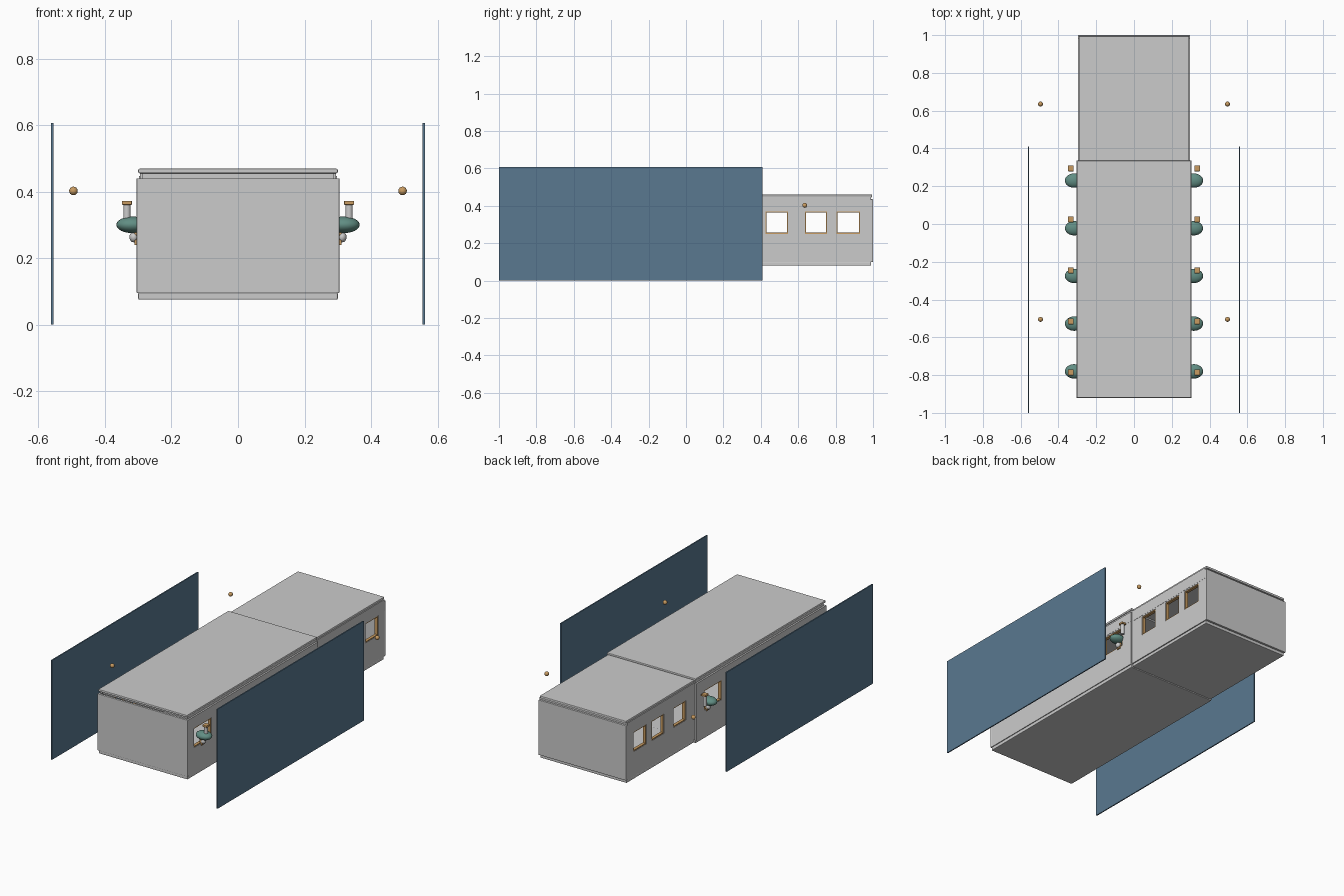
import bpy, math

if "Cube" in bpy.data.objects:
    bpy.data.objects.remove(bpy.data.objects["Cube"])

def material(name, rgb):
    m = bpy.data.materials.new(name)
    m.diffuse_color = (*rgb, 1)
    m.use_nodes = True
    m.node_tree.nodes["Principled BSDF"].inputs["Base Color"].default_value = m.diffuse_color
    return m

BLUE = material("blue", (0.10, 0.19, 0.28))
TEAL = material("teal", (0.12, 0.27, 0.23))
WOOD = material("wood", (0.58, 0.33, 0.12))

def finish(name, mat):
    o = bpy.context.object
    o.name = name
    if mat:
        o.data.materials.append(mat)
    return o

def box(name, x, y, z, mat=None, bevel=0):
    """Box from (min, max) pairs."""
    bpy.ops.mesh.primitive_cube_add(size=1, location=[sum(p) / 2 for p in (x, y, z)])
    o = finish(name, mat)
    o.scale = [abs(p[1] - p[0]) for p in (x, y, z)]
    bpy.ops.object.transform_apply(location=False, rotation=False, scale=True)
    if bevel:
        b = o.modifiers.new("bevel", 'BEVEL')
        b.width, b.segments = bevel, 2
    return o

def ball(name, loc, radii, mat, segs=24):
    bpy.ops.mesh.primitive_uv_sphere_add(segments=segs, ring_count=segs // 2, radius=1, location=loc)
    o = finish(name, mat)
    o.scale = radii
    bpy.ops.object.shade_smooth()

def cylinder(name, loc, r, h, mat=None):
    bpy.ops.mesh.primitive_cylinder_add(vertices=16, radius=r, depth=h, location=loc)
    finish(name, mat)
    bpy.ops.object.shade_smooth_by_angle()

def side_wall(name, s, xo, y0, y1, z0, z1, windows, sill=0.25, head=0.37):
    """Panelled wall with window openings and thin wooden linings."""
    x = (s * (xo - 0.014), s * xo)
    box(name + "_lower_panel", x, (y0, y1), (z0, sill))
    box(name + "_header", (x[0], s * (xo + 0.001)), (y0, y1), (head + 0.008, z1))
    box(name + "_rail", x, (y0, y1), (head, head + 0.008))
    edges = [y0] + [e for w in windows for e in w] + [y1]
    for a, b in zip(edges[::2], edges[1::2]):
        box(name + "_pillar", x, (a, b), (sill, head))
    t = 0.006
    xf = (s * (xo - 0.02), s * (xo - 0.002))
    for a, b in windows:
        box("window_jamb", xf, (a, a + t), (sill, head), WOOD)
        box("window_jamb", xf, (b - t, b), (sill, head), WOOD)
        box("window_sill", xf, (a + t, b - t), (sill, sill + t), WOOD)
        box("window_top", xf, (a + t, b - t), (head - t, head), WOOD)

main_windows = [(-0.86 + 0.2375 * i, -0.69 + 0.2375 * i) for i in range(5)]
rear_windows = [(0.425, 0.545), (0.635, 0.755), (0.805, 0.93)]

# Main car shell
box("main_floor", (-0.30, 0.30), (-0.915, 0.335), (0.075, 0.097), bevel=0.004)
box("main_roof", (-0.30, 0.30), (-0.92, 0.335), (0.455, 0.469), bevel=0.004)
box("main_ceiling", (-0.29, 0.29), (-0.90, 0.335), (0.438, 0.455))
box("main_front_wall", (-0.305, 0.305), (-0.92, -0.906), (0.095, 0.44), bevel=0.002)

# Rear car shell
box("rear_floor", (-0.292, 0.292), (0.335, 0.99), (0.08, 0.10), bevel=0.004)
box("rear_roof", (-0.292, 0.292), (0.335, 0.995), (0.445, 0.46), bevel=0.004)
box("rear_end_wall", (-0.297, 0.297), (0.986, 1.0), (0.10, 0.435), bevel=0.002)
box("rear_end_top", (-0.29, 0.29), (0.975, 0.988), (0.43, 0.446))

for s in (-1, 1):
    side_wall("main_side", s, 0.304, -0.906, 0.335, 0.095, 0.44, main_windows)
    box("main_side_cornice", (s * 0.285, s * 0.295), (-0.906, 0.335), (0.44, 0.456))
    side_wall("rear_side", s, 0.296, 0.335, 0.986, 0.10, 0.447, rear_windows)

    # Lamps and cushions projecting at the windows
    for i in range(5):
        yc = -0.78 + 0.2525 * i
        ys = -0.785 + 0.27 * i
        ball("cushion", (s * 0.317, yc, 0.30), (0.049, 0.038, 0.025), TEAL)
        ball("cushion_foot", (s * 0.313, yc, 0.263), (0.014, 0.016, 0.016), None, 12)
        box("bracket", (s * 0.296, s * 0.311), (yc - 0.012, yc + 0.012), (0.24, 0.285), WOOD)
        cylinder("lamp_stem", (s * 0.334, ys, 0.330), 0.011, 0.064)
        box("lamp_cap", (s * 0.319, s * 0.349), (ys - 0.016, ys + 0.016), (0.36, 0.372), WOOD, 0.002)

    # Scenery boards and floating lights
    box("scenery_board", (s * 0.555, s * 0.562), (-1.0, 0.41), (0, 0.607), BLUE)
    for y in (-0.505, 0.635):
        ball("outside_light", (s * 0.495, y, 0.402), (0.013,) * 3, WOOD, 16)
